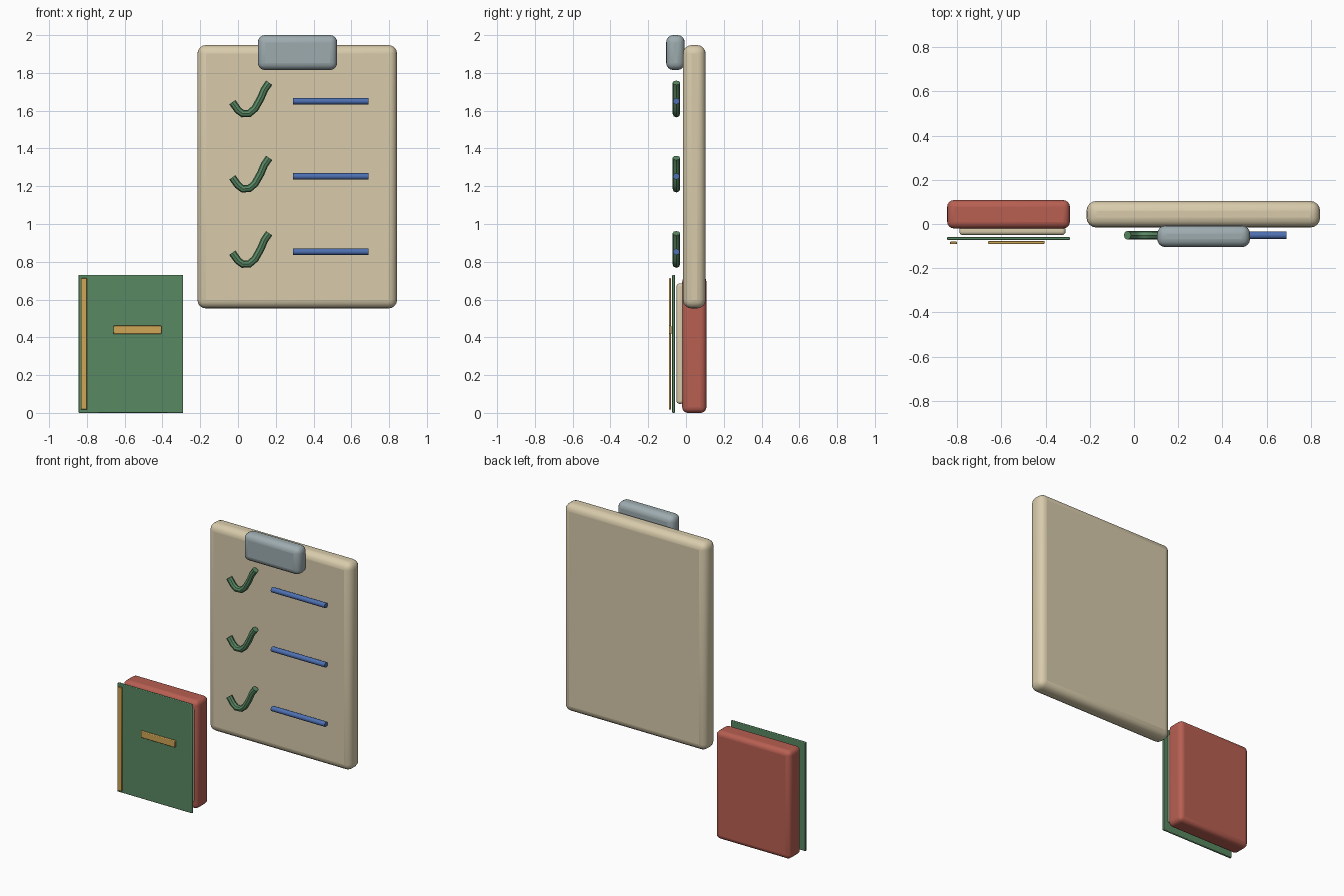
import bpy
import math
from mathutils import Matrix

cube = bpy.data.objects.get("Cube")
if cube:
    bpy.data.objects.remove(cube, do_unlink=True)


def material(name, color):
    m = bpy.data.materials.new(name)
    m.use_nodes = True
    m.diffuse_color = (*color, 1)
    for node in m.node_tree.nodes:
        if node.type == 'BSDF_PRINCIPLED':
            node.inputs["Base Color"].default_value = (*color, 1)
            node.inputs["Roughness"].default_value = 0.7
    return m


CREAM = material("cream", (0.69, 0.60, 0.41))
GREY = material("steel grey", (0.34, 0.41, 0.43))
GREEN = material("green", (0.10, 0.25, 0.125))
BLUE = material("blue", (0.075, 0.16, 0.44))
RED = material("brick red", (0.48, 0.115, 0.085))
GOLD = material("gold", (0.63, 0.38, 0.095))


def finish(obj, name, mat):
    obj.name = name
    obj.data.materials.append(mat)
    bpy.ops.object.shade_smooth_by_angle(angle=math.radians(40))
    return obj


def rounded_box(name, x, y, z, bevel, mat, segments=4):
    """Bevelled box from (min, max) extents on each axis."""
    bpy.ops.mesh.primitive_cube_add(size=1)
    obj = bpy.context.object
    size = [b - a for a, b in (x, y, z)]
    centre = [(a + b) / 2 for a, b in (x, y, z)]
    obj.data.transform(Matrix.Diagonal((*size, 1)))
    obj.location = centre
    mod = obj.modifiers.new("rounded edges", 'BEVEL')
    mod.width = bevel
    mod.segments = segments
    return finish(obj, name, mat)


def tick(name, z, mat):
    """Tube swept along a tick-shaped path, with flat ends."""
    path = [(-0.03, -0.005), (0.0, -0.047), (0.025, -0.066), (0.06, -0.064),
            (0.09, -0.038), (0.12, 0.015), (0.14, 0.062), (0.165, 0.098)]
    curve = bpy.data.curves.new(name, 'CURVE')
    curve.dimensions = '3D'
    curve.bevel_depth = 0.02
    curve.bevel_resolution = 2
    curve.use_fill_caps = True
    spline = curve.splines.new('POLY')
    spline.points.add(len(path) - 1)
    for point, (px, pz) in zip(spline.points, path):
        point.co = (px, MARK_Y, z + pz, 1)
    obj = bpy.data.objects.new(name, curve)
    bpy.context.collection.objects.link(obj)
    bpy.ops.object.select_all(action='DESELECT')
    obj.select_set(True)
    bpy.context.view_layer.objects.active = obj
    bpy.ops.object.convert(target='MESH')
    finish(bpy.context.object, name, mat)


# Clipboard and its clip
rounded_box("board", (-0.215, 0.842), (-0.016, 0.104), (0.553, 1.947), 0.045, CREAM)
rounded_box("clip", (0.105, 0.525), (-0.105, -0.007), (1.815, 2.0), 0.038, GREY)

# Checklist rows: a tick and a written line each
MARK_Y = -0.051
for i, z in enumerate((1.65, 1.252, 0.853)):
    tick(f"tick_{i + 1}", z, GREEN)
    bpy.ops.mesh.primitive_cylinder_add(vertices=12, radius=0.017, depth=0.4,
                                        location=(0.49, MARK_Y, z),
                                        rotation=(0, math.pi / 2, 0))
    finish(bpy.context.object, f"line_{i + 1}", BLUE)

# Book: body, pages, cover and gilt trim
rounded_box("book_body", (-0.845, -0.29), (-0.02, 0.108), (0, 0.725), 0.03, RED)
rounded_box("book_pages", (-0.79, -0.31), (-0.05, -0.01), (0.048, 0.685), 0.015, CREAM)
rounded_box("book_cover", (-0.845, -0.29), (-0.073, -0.058), (0, 0.73), 0.004, GREEN, 2)
rounded_box("spine_trim", (-0.832, -0.8), (-0.091, -0.08), (0.018, 0.713), 0.003, GOLD, 2)
rounded_box("title_bar", (-0.66, -0.405), (-0.091, -0.076), (0.418, 0.462), 0.004, GOLD, 2)
